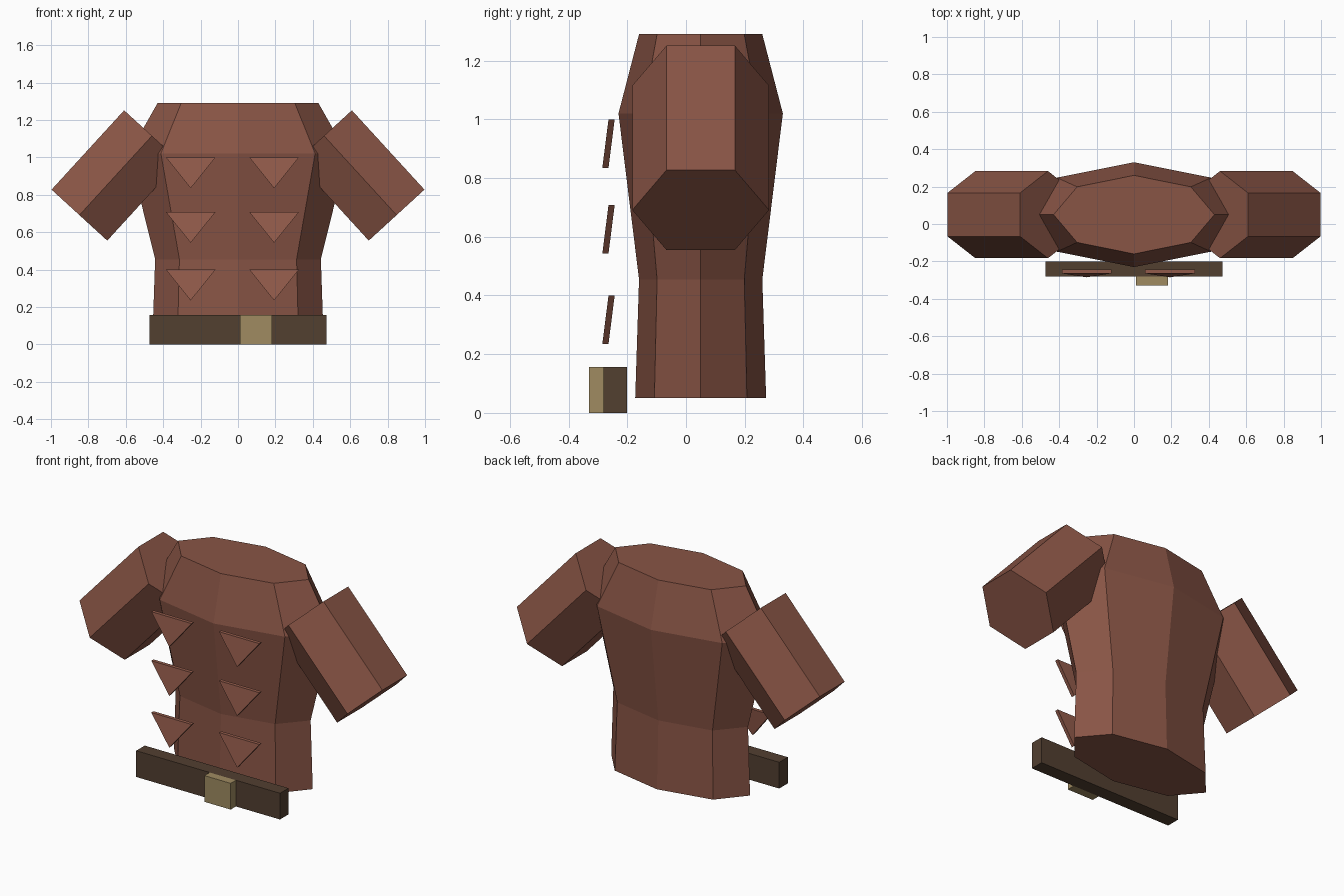
import bpy, bmesh
from math import sin, cos, pi
from mathutils import Vector

if "Cube" in bpy.data.objects:
    bpy.data.objects.remove(bpy.data.objects["Cube"])


def material(name, rgb):
    m = bpy.data.materials.new(name)
    m.diffuse_color = (*rgb, 1)
    m.use_nodes = True
    m.node_tree.nodes["Principled BSDF"].inputs["Base Color"].default_value = m.diffuse_color
    return m


CLOTH = material("cloth", (0.25, 0.09, 0.06))
SPIKE = material("spike", (0.29, 0.105, 0.07))
LEATHER = material("leather", (0.085, 0.05, 0.03))
BRASS = material("brass", (0.35, 0.26, 0.12))
MID_Y = 0.05


def loft(name, rings, mat):
    """Closed solid through a list of equal-length point rings."""
    bm = bmesh.new()
    vs = [[bm.verts.new(p) for p in ring] for ring in rings]
    n = len(vs[0])
    for a, b in zip(vs, vs[1:]):
        for i in range(n):
            j = (i + 1) % n
            bm.faces.new((a[i], a[j], b[j], b[i]))
    bm.faces.new(vs[0][::-1])
    bm.faces.new(vs[-1])
    bmesh.ops.recalc_face_normals(bm, faces=bm.faces)
    me = bpy.data.meshes.new(name)
    bm.to_mesh(me)
    bm.free()
    me.materials.append(mat)
    ob = bpy.data.objects.new(name, me)
    bpy.context.collection.objects.link(ob)
    return ob


def box(name, x, y, z, mat):
    return loft(name, [[(x[0], y[0], h), (x[1], y[0], h),
                        (x[1], y[1], h), (x[0], y[1], h)] for h in z], mat)


# Torso: octagonal rings (z, x radius, y radius)
profile = [(0.05, 0.457, 0.223), (0.455, 0.443, 0.21),
           (1.02, 0.583, 0.28), (1.29, 0.43, 0.21)]
loft("torso", [[(rx * cos(k * pi / 4), MID_Y + ry * sin(k * pi / 4), z)
                for k in range(8)] for z, rx, ry in profile], CLOTH)

# Sleeves: slanted hexagonal tubes, mirrored across x
start, end = Vector((0.46, MID_Y, 1.115)), Vector((0.848, MID_Y, 0.691))
axis = (end - start).normalized()
side = Vector((0, 1, 0))
up = axis.cross(side)
sleeve = loft("sleeves", [[c + 0.233 * (side * cos(k * pi / 3) + up * sin(k * pi / 3))
                           for k in range(6)] for c in (start, end)], CLOTH)
sleeve.modifiers.new("mirror", 'MIRROR')

# Chest spikes: two columns of thin tilted triangles
for cx in (-0.253, 0.193):
    for top in (1.0, 0.708, 0.4):
        loft("chest_spike",
             [[(cx - 0.133, y, top), (cx + 0.133, y, top), (cx, y - 0.021, top - 0.165)]
              for y in (-0.264, -0.243)], SPIKE)

# Belt and off-centre buckle
box("belt", (-0.473, 0.473), (-0.281, -0.201), (0, 0.156), LEATHER)
box("buckle", (0.01, 0.183), (-0.33, -0.281), (0, 0.156), BRASS)
